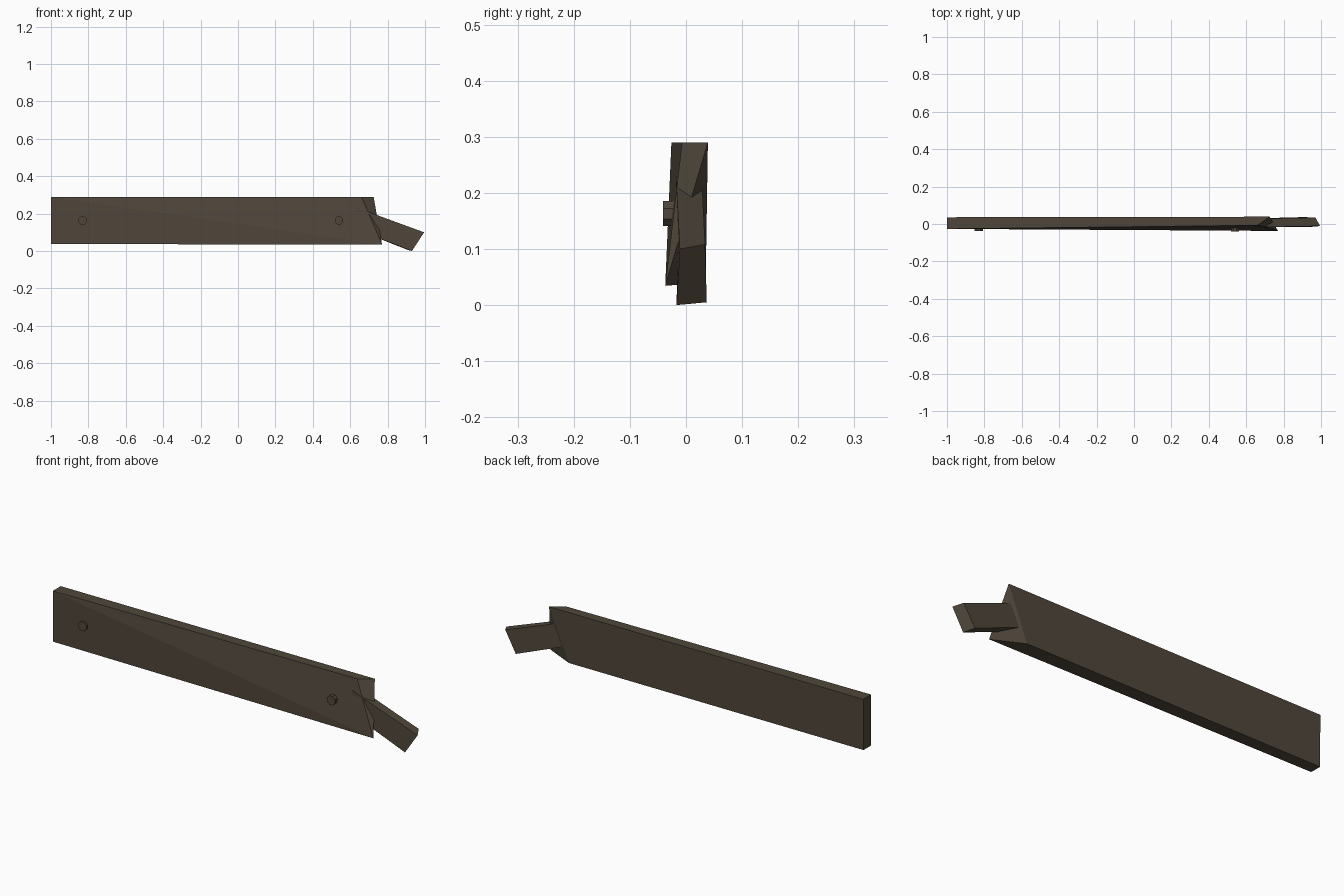
import bpy
import bmesh
from math import pi
from mathutils import Matrix

cube = bpy.data.objects.get("Cube")
if cube:
    bpy.data.objects.remove(cube, do_unlink=True)

wood = bpy.data.materials.new("weathered_brown")
color = (0.08, 0.062, 0.044, 1)
wood.use_nodes = True
wood.diffuse_color = color
bsdf = wood.node_tree.nodes["Principled BSDF"]
bsdf.inputs["Base Color"].default_value = color
bsdf.inputs["Roughness"].default_value = 0.9


def finish(name, bm):
    bmesh.ops.recalc_face_normals(bm, faces=bm.faces)
    mesh = bpy.data.meshes.new(name)
    bm.to_mesh(mesh)
    bm.free()
    mesh.materials.append(wood)
    bpy.context.collection.objects.link(bpy.data.objects.new(name, mesh))


def skewed_box(name, start, end, splits=()):
    """Bridge two end profiles: front top, back top, back bottom, front bottom."""
    bm = bmesh.new()
    a = [bm.verts.new(p) for p in start]
    b = [bm.verts.new(p) for p in end]
    bm.faces.new(a)
    cap = bm.faces.new(b)
    sides = [bm.faces.new((a[i], a[(i + 1) % 4], b[(i + 1) % 4], b[i])) for i in range(4)]
    if splits:
        # Crisp folds across the twisted end and front
        bmesh.ops.connect_verts(bm, verts=[b[1], b[3]])
        bmesh.ops.connect_verts(bm, verts=[a[0], b[3]])
    finish(name, bm)


# Long board with a twisted, broken end
skewed_box("plank",
           [(-1, -0.026, 0.29), (-1, 0.036, 0.29), (-1, 0.034, 0.037), (-1, -0.024, 0.037)],
           [(0.66, -0.007, 0.29), (0.725, 0.039, 0.29), (0.62, 0.035, 0.037), (0.77, -0.037, 0.035)],
           splits=True)

# Snapped piece hanging out of the broken end
skewed_box("splinter",
           [(0.64, -0.018, 0.23), (0.64, 0.028, 0.23), (0.65, 0.03, 0.108), (0.65, -0.014, 0.108)],
           [(0.995, -0.011, 0.1), (0.97, 0.034, 0.108), (0.91, 0.037, 0.005), (0.93, -0.017, 0.0)])

# Nail heads on the front
for name, x, tip in (("right_nail", -0.83, -0.037), ("left_nail", 0.54, -0.041)):
    bm = bmesh.new()
    bmesh.ops.create_cone(bm, cap_ends=True, segments=8, radius1=0.024, radius2=0.024, depth=0.03,
                          matrix=Matrix.Translation((x, tip + 0.015, 0.163))
                          @ Matrix.Rotation(pi / 2, 4, 'X') @ Matrix.Rotation(pi / 8, 4, 'Z'))
    finish(name, bm)
